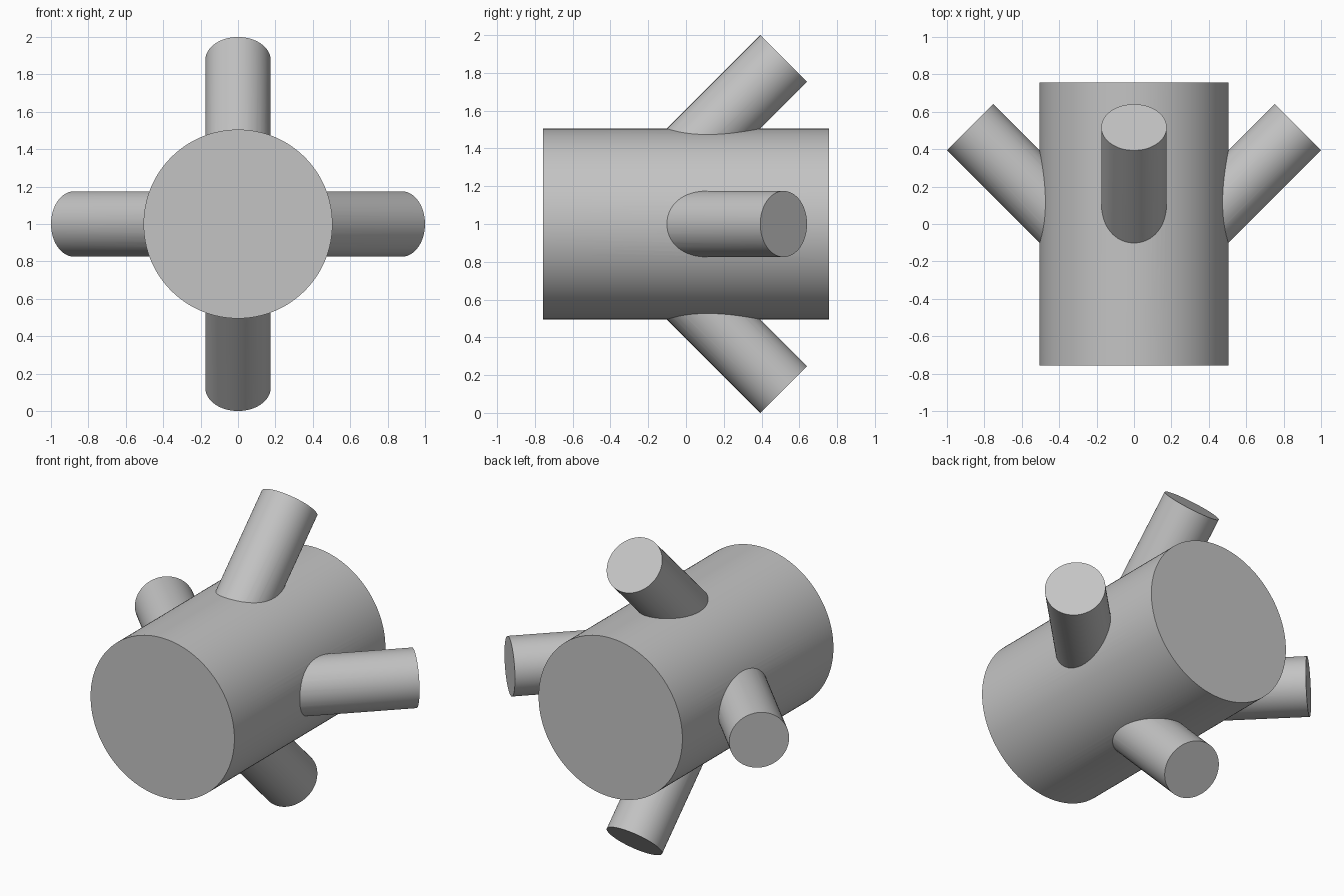
import bpy
from math import pi, sin, cos
from mathutils import Vector

cube = bpy.data.objects.get("Cube")
if cube:
    bpy.data.objects.remove(cube, do_unlink=True)

CENTRE = Vector((0, 0, 1))
BODY_RADIUS, BODY_LENGTH = 0.505, 1.515
PIPE_RADIUS = 0.175

grey = bpy.data.materials.new("plain grey")
grey.use_nodes = True
colour = (0.55, 0.55, 0.55, 1)
grey.diffuse_color = colour
grey.node_tree.nodes["Principled BSDF"].inputs["Base Color"].default_value = colour


def rod(name, start, end, radius, sides):
    """Capped cylinder between two points."""
    axis = end - start
    bpy.ops.mesh.primitive_cylinder_add(
        vertices=sides, radius=radius, depth=axis.length,
        location=(start + end) / 2,
        rotation=axis.to_track_quat('Z', 'Y').to_euler())
    obj = bpy.context.object
    obj.name = name
    obj.data.materials.append(grey)
    return obj


# Main drum, lying front to back
half = Vector((0, BODY_LENGTH / 2, 0))
body = rod("drum_with_branch_pipes", CENTRE - half, CENTRE + half, BODY_RADIUS, 128)

# Four branch pipes leaning 45 degrees towards the back, fused to the drum
for i in range(4):
    outward = Vector((cos(i * pi / 2), 0, sin(i * pi / 2)))
    tip = CENTRE + outward * 0.876 + Vector((0, 0.517, 0))
    lean = (outward + Vector((0, 1, 0))).normalized()
    pipe = rod("branch_pipe", tip - lean * 0.9, tip, PIPE_RADIUS, 64)
    union = body.modifiers.new("fuse", 'BOOLEAN')
    union.operation = 'UNION'
    union.solver = 'EXACT'
    union.object = pipe
    bpy.context.view_layer.objects.active = body
    bpy.ops.object.modifier_apply(modifier=union.name)
    bpy.data.objects.remove(pipe, do_unlink=True)

# Smooth sides, crisp rims and joints
bpy.ops.object.select_all(action='DESELECT')
body.select_set(True)
bpy.context.view_layer.objects.active = body
bpy.ops.object.shade_smooth_by_angle(angle=pi / 6)
